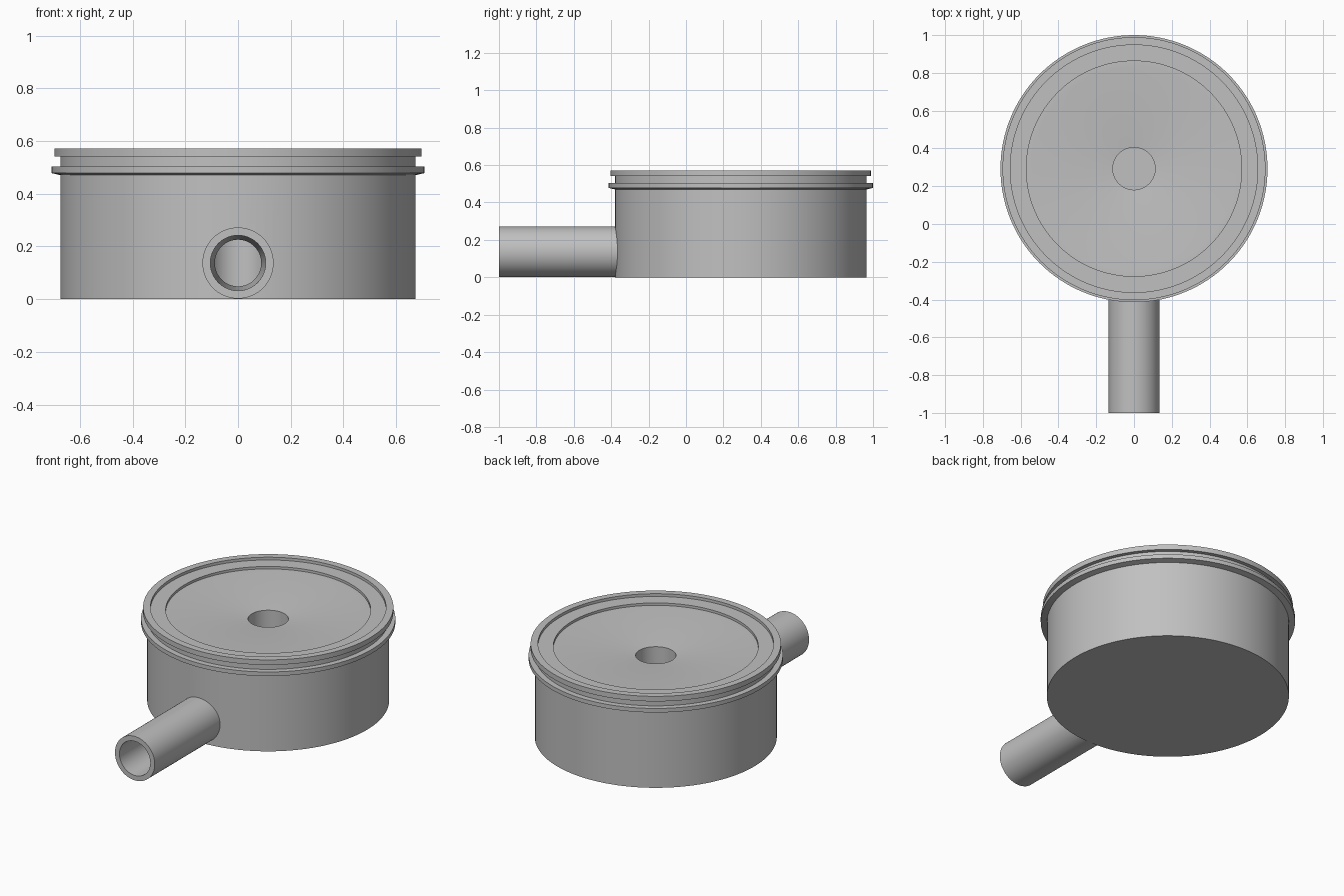
import bpy, bmesh, math
from mathutils import Matrix

old = bpy.data.objects.get("Cube")
if old:
    bpy.data.objects.remove(old, do_unlink=True)

grey = bpy.data.materials.new("plain_grey")
grey.use_nodes = True
color = (0.53, 0.53, 0.53, 1)
grey.diffuse_color = color
grey.node_tree.nodes["Principled BSDF"].inputs["Base Color"].default_value = color

CENTER_Y = 0.293
PIPE_Z = 0.137


def lathe(name, profile, matrix, steps):
    """Revolve (radius, height) points, which start and end on the axis."""
    bm = bmesh.new()
    verts = [bm.verts.new((r, 0, z)) for r, z in profile]
    edges = [bm.edges.new(pair) for pair in zip(verts, verts[1:])]
    bmesh.ops.spin(bm, geom=verts + edges, cent=(0, 0, 0), axis=(0, 0, 1),
                   angle=math.tau, steps=steps)
    bmesh.ops.remove_doubles(bm, verts=bm.verts, dist=0.0005)
    bmesh.ops.recalc_face_normals(bm, faces=bm.faces)
    bm.transform(matrix)
    mesh = bpy.data.meshes.new(name)
    bm.to_mesh(mesh)
    bm.free()
    mesh.materials.append(grey)
    obj = bpy.data.objects.new(name, mesh)
    bpy.context.collection.objects.link(obj)
    return obj


def combine(target, tool, operation):
    mod = target.modifiers.new(operation.lower(), 'BOOLEAN')
    mod.operation = operation
    mod.solver = 'EXACT'
    mod.object = tool
    bpy.context.view_layer.objects.active = target
    bpy.ops.object.modifier_apply(modifier=mod.name)
    bpy.data.objects.remove(tool, do_unlink=True)


# Round housing: wall, flange, groove, lip, stepped dish and centre well
housing_profile = [
    (0, 0), (0.673, 0), (0.673, 0.47), (0.707, 0.478), (0.707, 0.503),
    (0.673, 0.503), (0.673, 0.541), (0.696, 0.541), (0.696, 0.572),
    (0.655, 0.572), (0.655, 0.555), (0.57, 0.555), (0.57, 0.54),
    (0.54, 0.54), (0.112, 0.50), (0.112, 0.04), (0, 0.04),
]
housing = lathe("housing_with_spout", housing_profile,
                Matrix.Translation((0, CENTER_Y, 0)), 128)

# Spout and its tapered bore, both running along y from the mouth inwards
along_y = Matrix.Translation((0, -1, PIPE_Z)) @ Matrix.Rotation(-math.pi / 2, 4, 'X')
spout = lathe("spout", [(0, 0), (0.135, 0), (0.135, 0.8), (0, 0.8)], along_y, 64)
combine(housing, spout, 'UNION')
bore = lathe("bore", [(0, -0.01), (0.105, -0.01), (0.087, 1.29), (0, 1.29)], along_y, 64)
combine(housing, bore, 'DIFFERENCE')

# Smooth round walls with crisp edges
bpy.ops.object.select_all(action='DESELECT')
housing.select_set(True)
bpy.context.view_layer.objects.active = housing
bpy.ops.object.shade_smooth_by_angle(angle=math.radians(30))
